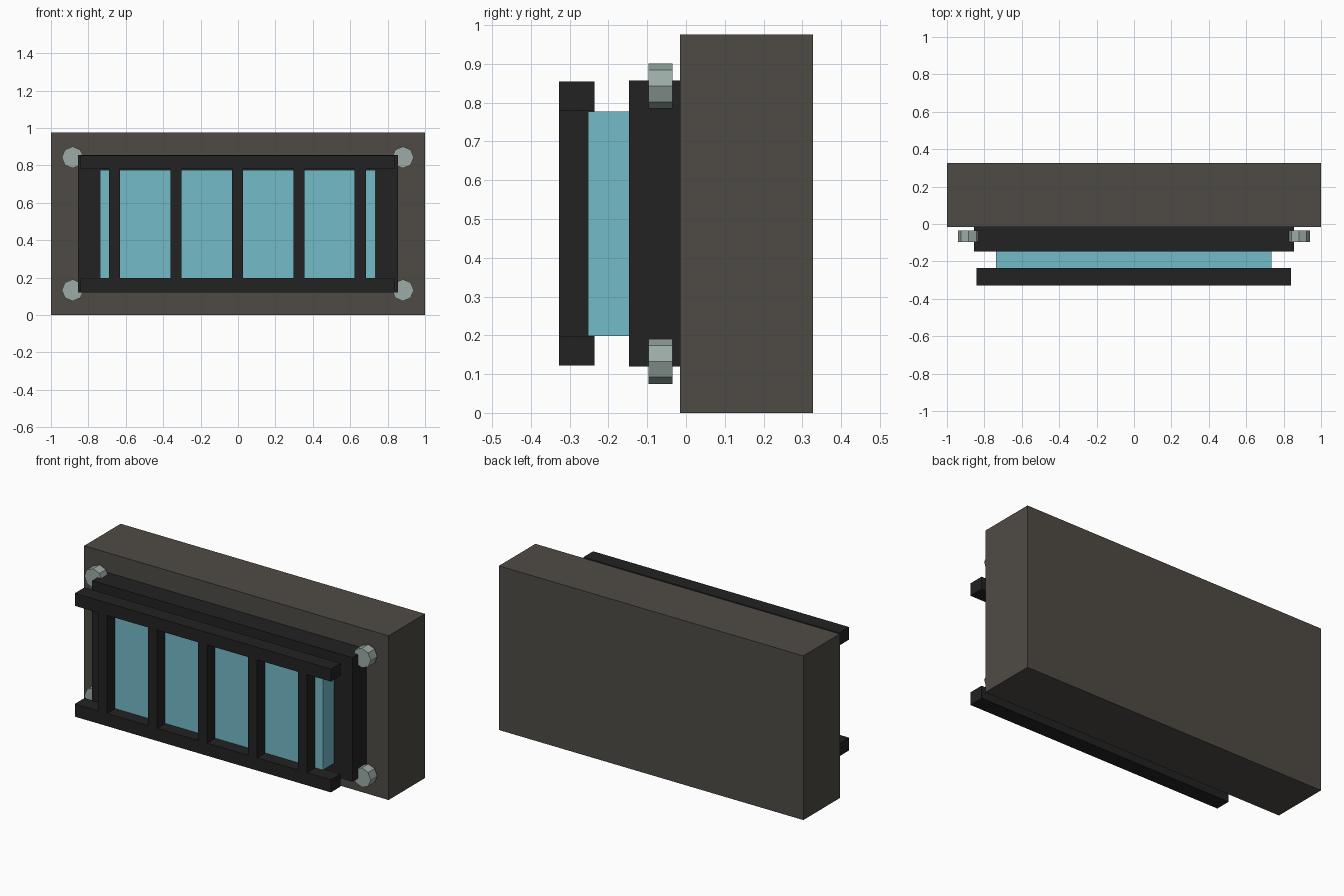
import bpy, bmesh, math
from mathutils import Matrix

if "Cube" in bpy.data.objects:
    bpy.data.objects.remove(bpy.data.objects["Cube"])


def material(name, rgb):
    m = bpy.data.materials.new(name)
    m.diffuse_color = (*rgb, 1.0)
    m.use_nodes = True
    m.node_tree.nodes["Principled BSDF"].inputs["Base Color"].default_value = m.diffuse_color
    return m


STONE = material("dark stone", (0.078, 0.070, 0.059))
IRON = material("black iron", (0.016, 0.016, 0.016))
GLASS = material("pale blue glass", (0.175, 0.50, 0.58))
STEEL = material("grey steel", (0.33, 0.41, 0.38))


def finish(name, bm, mat):
    me = bpy.data.meshes.new(name)
    bm.to_mesh(me)
    bm.free()
    me.materials.append(mat)
    ob = bpy.data.objects.new(name, me)
    bpy.context.collection.objects.link(ob)
    return ob


def box(name, x, y, z, mat):
    """Box from (min, max) ranges on each axis."""
    bm = bmesh.new()
    size = [b - a for a, b in (x, y, z)]
    mid = [(a + b) / 2 for a, b in (x, y, z)]
    bmesh.ops.create_cube(bm, size=1, matrix=Matrix.Translation(mid) @ Matrix.Diagonal((*size, 1)))
    return finish(name, bm, mat)


def bolt(name, x, z):
    """Eight-sided bolt head facing the front."""
    bm = bmesh.new()
    bmesh.ops.create_cone(bm, cap_ends=True, segments=8, radius1=0.058, radius2=0.058, depth=0.062,
                          matrix=Matrix.Translation((x, -0.066, z)) @ Matrix.Rotation(math.pi / 2, 4, 'X'))
    return finish(name, bm, STEEL)


# Wall block, backing frame and glass pane
box("wall_block", (-1, 1), (-0.015, 0.327), (0, 0.975), STONE)
box("window_frame", (-0.855, 0.855), (-0.147, -0.015), (0.12, 0.857), IRON)
box("glass_pane", (-0.738, 0.735), (-0.253, -0.147), (0.198, 0.777), GLASS)

# Grille: two rails joined by five upright bars
GRILLE_Y = (-0.328, -0.236)
box("top_rail", (-0.843, 0.840), GRILLE_Y, (0.780, 0.854), IRON)
box("bottom_rail", (-0.843, 0.840), GRILLE_Y, (0.122, 0.197), IRON)
for i in range(5):
    cx = -0.003 + (i - 2) * 0.3285
    box(f"upright_bar_{i + 1}", (cx - 0.03, cx + 0.03), GRILLE_Y, (0.197, 0.780), IRON)

# Corner bolts
for side, x in (("left", -0.884), ("right", 0.882)):
    for level, z in (("lower", 0.133), ("upper", 0.843)):
        bolt(f"{level}_{side}_bolt", x, z)
